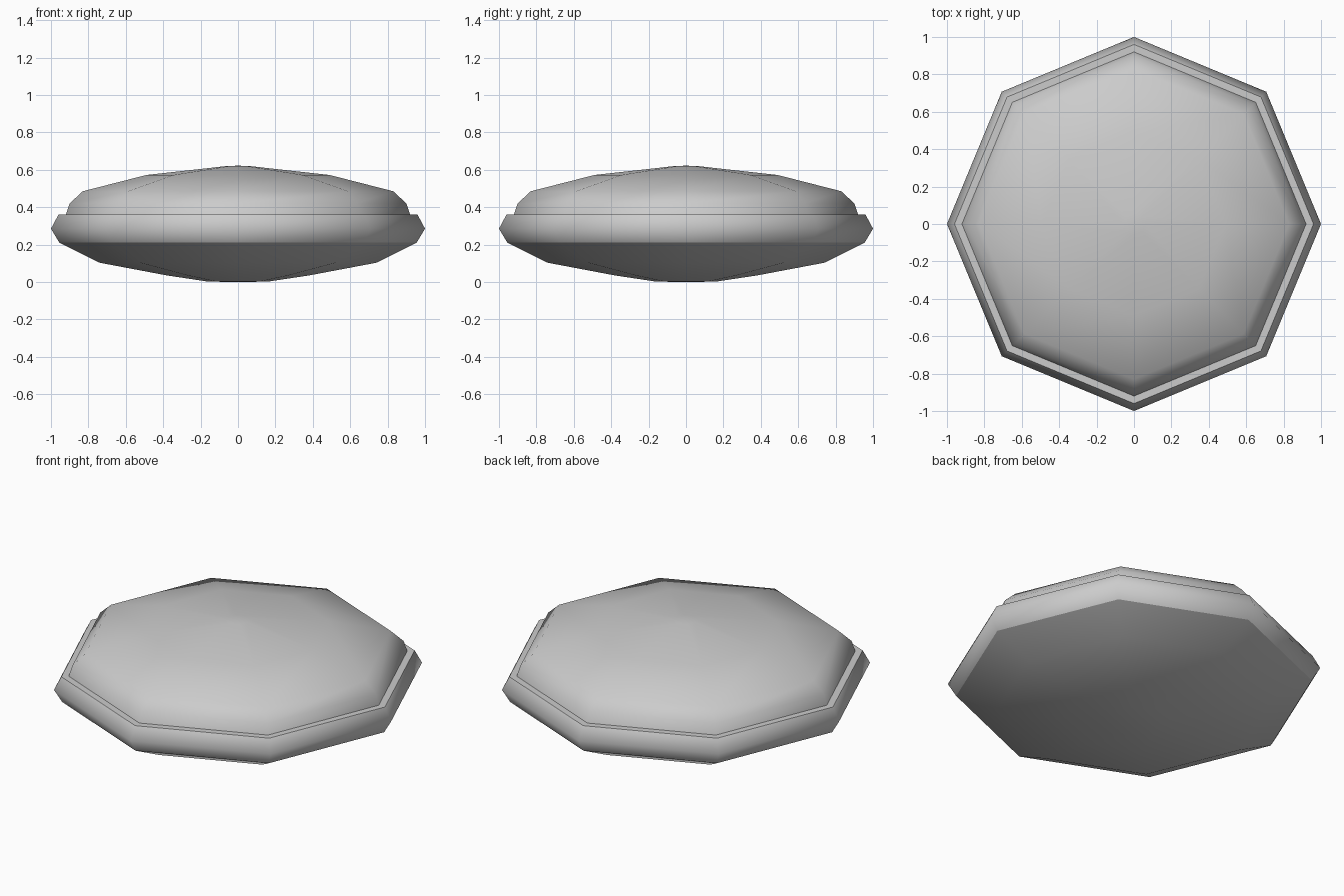
import bpy, math

if "Cube" in bpy.data.objects:
    bpy.data.objects.remove(bpy.data.objects["Cube"])

SIDES = 8


def lathe(name, profile, sharp_rings=()):
    """Spin (radius, z) points, listed bottom to top, into an eight-sided smooth shell."""
    verts, rings = [], []
    for r, z in profile:
        start = len(verts)
        if r == 0:
            verts.append((0, 0, z))
            rings.append([start] * SIDES)
        else:
            for i in range(SIDES):
                a = math.tau * i / SIDES
                verts.append((r * math.cos(a), r * math.sin(a), z))
            rings.append(list(range(start, start + SIDES)))
    faces = []
    for low, high in zip(rings, rings[1:]):
        for i in range(SIDES):
            j = (i + 1) % SIDES
            quad = [low[i], low[j], high[j], high[i]]
            faces.append(list(dict.fromkeys(quad)))
    mesh = bpy.data.meshes.new(name)
    mesh.from_pydata(verts, [], faces)
    for face in mesh.polygons:
        face.use_smooth = True
    # keep the chosen rings crisp
    for k in sharp_rings:
        ring = set(rings[k])
        for edge in mesh.edges:
            if set(edge.vertices) <= ring:
                edge.use_edge_sharp = True
    obj = bpy.data.objects.new(name, mesh)
    bpy.context.collection.objects.link(obj)
    return obj


# shallow underside
lathe("lower_shell", [(0, 0), (0.16, 0.002), (0.38, 0.035), (0.74, 0.103), (0.955, 0.21)])

# bulging rim with a flat ledge on top
lathe("rim_band", [(0.955, 0.21), (1.0, 0.285), (0.96, 0.36), (0.92, 0.36)], sharp_rings=(2,))

# domed top
lathe("upper_dome", [(0.92, 0.36), (0.9, 0.42), (0.83, 0.485), (0.49, 0.572), (0.06, 0.62), (0, 0.622)])
